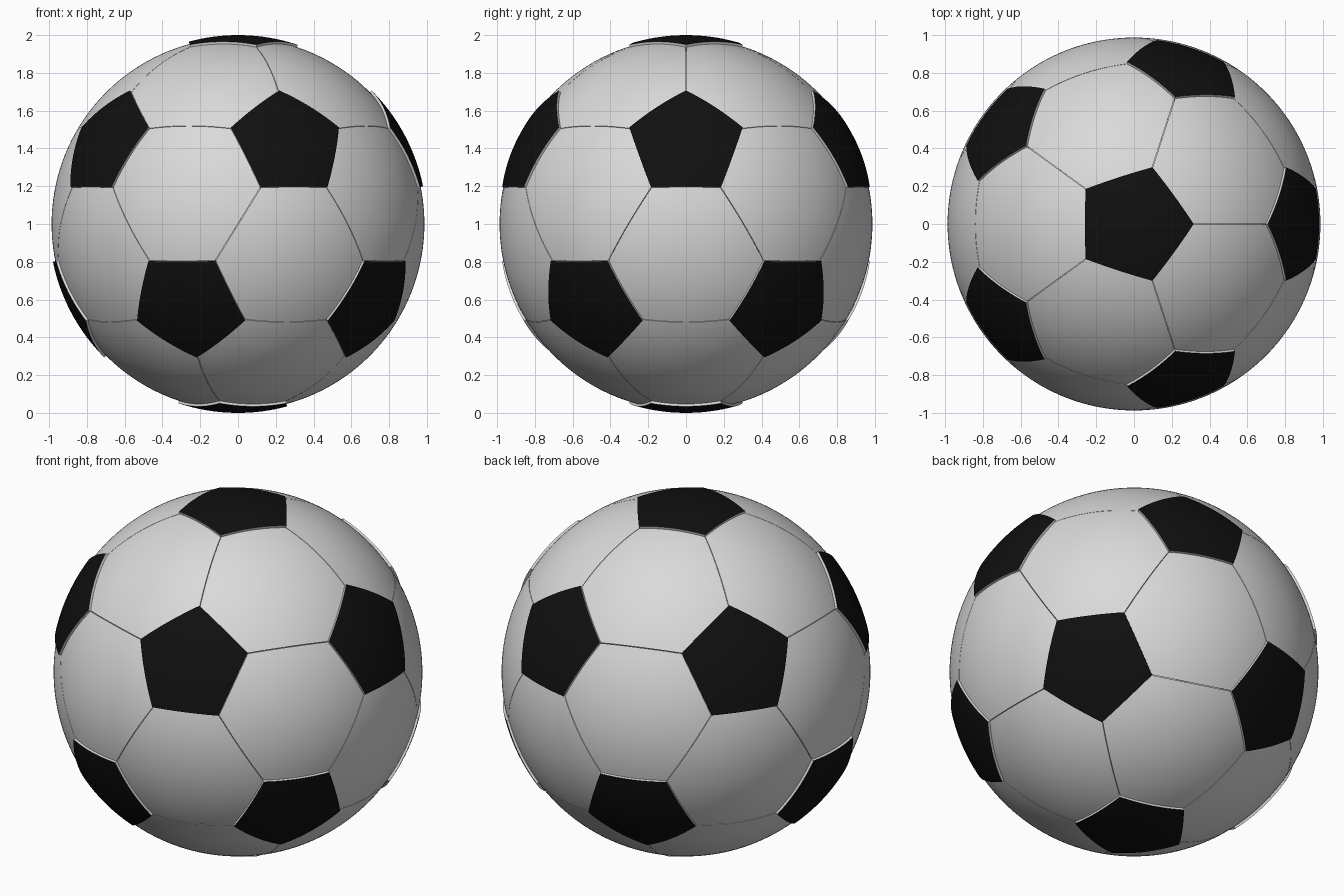
import bpy, bmesh, math
from mathutils import Vector

if "Cube" in bpy.data.objects:
    bpy.data.objects.remove(bpy.data.objects["Cube"])

R_BLACK, R_WHITE, R_CORE = 1.0, 0.987, 0.965   # outer radii of the layers
CORNER = math.radians(18.4)                    # pentagon centre to corner
N = 12                                         # subdivisions per panel sector


def material(name, v):
    m = bpy.data.materials.new(name)
    m.diffuse_color = (v, v, v, 1)
    m.use_nodes = True
    m.node_tree.nodes["Principled BSDF"].inputs["Base Color"].default_value = m.diffuse_color
    return m


white = material("white leather", 0.7)
black = material("black leather", 0.005)


def direction(az, el):
    a = math.radians(az)
    return Vector((math.cos(el) * math.cos(a), math.cos(el) * math.sin(a), math.sin(el)))


# Twelve icosahedron directions: the pentagon centres
el = math.atan(0.5)
ico = [Vector((0, 0, 1)), Vector((0, 0, -1))]
for k in range(5):
    ico += [direction(72 * k, el), direction(36 + 72 * k, -el)]


def near(a, b):
    return 0.3 < a.dot(b) < 0.6


def corner(v, w):
    """Point on the arc from v towards w, at the pentagon corner angle."""
    t = (w - v * v.dot(w)).normalized()
    return v * math.cos(CORNER) + t * math.sin(CORNER)


def ordered(points, c):
    u = (points[0] - c * c.dot(points[0])).normalized()
    w = c.cross(u)
    return sorted(points, key=lambda p: math.atan2(p.dot(w), p.dot(u)))


def add_panel(bm, c, corners, radius, shrink):
    """Curved panel with side walls going down into the core."""
    corners = [c.lerp(p, shrink).normalized() for p in ordered(corners, c)]
    cache = {}

    def vert(p):
        p = p.normalized() * radius
        key = tuple(round(x, 5) for x in p)
        if key not in cache:
            cache[key] = bm.verts.new(p)
        return cache[key]

    caps = []
    for a, b in zip(corners, corners[1:] + corners[:1]):
        g = [[vert(c * (N - i - j) + a * i + b * j) for j in range(N + 1 - i)]
             for i in range(N + 1)]
        for i in range(N):
            for j in range(N - i):
                caps.append(bm.faces.new((g[i][j], g[i + 1][j], g[i][j + 1])))
                if i + j < N - 1:
                    caps.append(bm.faces.new((g[i + 1][j], g[i + 1][j + 1], g[i][j + 1])))
    rim = [(l.vert, l.link_loop_next.vert) for f in caps for l in f.loops
           if len(l.edge.link_faces) == 1]
    low = {p: bm.verts.new(p.co * ((R_CORE - 0.01) / radius)) for e in rim for p in e}
    for p, q in rim:
        bm.faces.new((q, p, low[p], low[q]))


def finish(bm, name, mats):
    me = bpy.data.meshes.new(name)
    bm.normal_update()
    # Side walls (normal not radial) use the first material, caps the last
    for f in bm.faces:
        radial = f.normal.dot(f.calc_center_median().normalized()) > 0.7
        f.material_index = len(mats) - 1 if radial else 0
    bm.to_mesh(me)
    bm.free()
    for m in mats:
        me.materials.append(m)
    ob = bpy.data.objects.new(name, me)
    ob.location.z = 1
    bpy.context.collection.objects.link(ob)
    bpy.ops.object.select_all(action='DESELECT')
    ob.select_set(True)
    bpy.context.view_layer.objects.active = ob
    bpy.ops.object.shade_smooth_by_angle(angle=math.radians(30))


# Raised pentagon panels, black on top with white side walls
bm = bmesh.new()
for v in ico:
    add_panel(bm, v, [corner(v, w) for w in ico if near(v, w)], R_BLACK, 1.0)
finish(bm, "pentagon_panels", [white, black])

# Hexagon panels with hairline seams between them
bm = bmesh.new()
for i, a in enumerate(ico):
    for j in range(i + 1, 12):
        for k in range(j + 1, 12):
            b, d = ico[j], ico[k]
            if near(a, b) and near(b, d) and near(a, d):
                pts = [corner(p, q) for p in (a, b, d) for q in (a, b, d) if p is not q]
                add_panel(bm, (a + b + d).normalized(), pts, R_WHITE, 0.996)
finish(bm, "hexagon_panels", [white])

# Inner ball closing the seams
bm = bmesh.new()
bmesh.ops.create_icosphere(bm, subdivisions=5, radius=R_CORE)
finish(bm, "inner_ball", [white])
